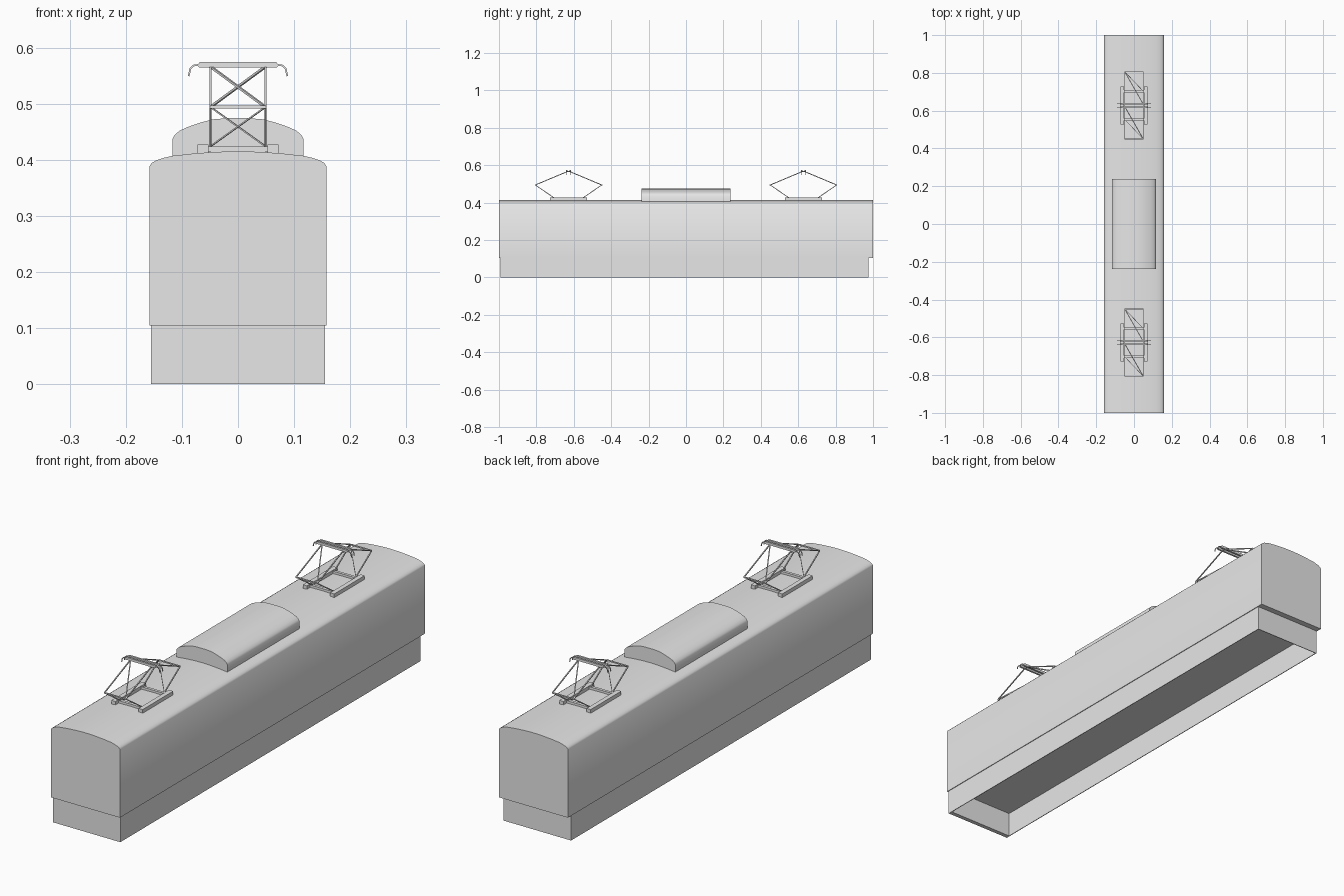
import bpy
import bmesh
from mathutils import Vector

cube = bpy.data.objects.get("Cube")
if cube:
    bpy.data.objects.remove(cube, do_unlink=True)

grey = bpy.data.materials.new("plain grey")
grey.use_nodes = True
grey.diffuse_color = (0.8, 0.8, 0.8, 1)
grey.node_tree.nodes["Principled BSDF"].inputs["Base Color"].default_value = (0.8, 0.8, 0.8, 1)


def finish(name, bm, smooth=False):
    """Turn a bmesh into a named grey object."""
    bmesh.ops.recalc_face_normals(bm, faces=bm.faces)
    mesh = bpy.data.meshes.new(name)
    bm.to_mesh(mesh)
    bm.free()
    mesh.materials.append(grey)
    obj = bpy.data.objects.new(name, mesh)
    bpy.context.collection.objects.link(obj)
    if smooth:
        bpy.ops.object.select_all(action="DESELECT")
        obj.select_set(True)
        bpy.context.view_layer.objects.active = obj
        bpy.ops.object.shade_smooth_by_angle(angle=0.6)
    return obj


def add_box(bm, low, high):
    low, high = Vector(low), Vector(high)
    verts = bmesh.ops.create_cube(bm, size=1)["verts"]
    for v in verts:
        v.co = (low + high) / 2 + v.co * (high - low)


def add_strut(bm, a, b, width):
    """Square bar between two points."""
    a, b = Vector(a), Vector(b)
    turn = (b - a).to_track_quat("Z", "Y")
    for v in bmesh.ops.create_cube(bm, size=1)["verts"]:
        size = Vector((v.co.x * width, v.co.y * width, v.co.z * (b - a).length))
        v.co = (a + b) / 2 + turn @ size


def add_extrusion(bm, half, y0, y1):
    """Extrude a half profile (x, z), mirrored in x, along y."""
    outline = half + [(-x, z) for x, z in reversed(half) if x > 0]
    face = bm.faces.new([bm.verts.new((x, y0, z)) for x, z in outline])
    new = bmesh.ops.extrude_face_region(bm, geom=[face])["geom"]
    for v in new:
        if isinstance(v, bmesh.types.BMVert):
            v.co.y = y1


# Main body with curved roof
bm = bmesh.new()
add_extrusion(bm, [(0.158, 0.105), (0.158, 0.388), (0.154, 0.394), (0.146, 0.399),
                   (0.134, 0.403), (0.117, 0.407), (0.08, 0.411), (0.04, 0.414), (0, 0.415)], -1, 1)
finish("body", bm, True)

# Hollow skirt, open underneath, with a thicker front wall
bm = bmesh.new()
for s in (-1, 1):
    xs = sorted((s * 0.155, s * 0.152))
    add_box(bm, (xs[0], -0.975, 0), (xs[1], 0.975, 0.105))
add_box(bm, (-0.155, -0.993, 0), (0.155, -0.975, 0.105))
add_box(bm, (-0.152, 0.972, 0), (0.152, 0.975, 0.105))
finish("skirt", bm)

# Rounded equipment housing on the roof
bm = bmesh.new()
add_extrusion(bm, [(0.117, 0.40), (0.117, 0.437), (0.113, 0.444), (0.104, 0.452), (0.088, 0.459),
                   (0.068, 0.466), (0.045, 0.472), (0.02, 0.474), (0, 0.474)], -0.237, 0.237)
finish("roof_housing", bm, True)

X, KNEE_Y, KNEE_Z, TOP_Z, FOOT_Z = 0.049, 0.178, 0.494, 0.566, 0.424


def current_collector(prefix, y):
    # Base frame: two side rails and two cross bars
    bm = bmesh.new()
    for s in (-1, 1):
        xs = sorted((s * 0.053, s * 0.072))
        add_box(bm, (xs[0], y - 0.1, 0.408), (xs[1], y + 0.1, 0.427))
        add_box(bm, (-0.054, y + s * 0.075 - 0.006, 0.414), (0.054, y + s * 0.075 + 0.006, 0.424))
    finish(prefix + "_collector_base", bm)

    # Folding arms with diagonal bracing
    bm = bmesh.new()
    for s in (-1, 1):
        foot, knee, top = y + s * 0.075, y + s * KNEE_Y, y + s * 0.006
        for x in (-X, X):
            add_strut(bm, (x, foot, FOOT_Z), (x, knee, KNEE_Z), 0.004)
            add_strut(bm, (x, knee, KNEE_Z), (x, top, TOP_Z), 0.004)
        add_strut(bm, (-X, knee, KNEE_Z), (X, knee, KNEE_Z), 0.005)
        add_strut(bm, (-s * X, knee, KNEE_Z), (s * X, foot, FOOT_Z), 0.0025)
        add_strut(bm, (-s * X, knee, KNEE_Z), (s * X, top, TOP_Z), 0.004)
    finish(prefix + "_collector_arms", bm)

    # Contact strips with drooping horns
    bm = bmesh.new()
    horn = [(0.07, 0.569), (0.079, 0.568), (0.085, 0.562), (0.088, 0.549)]
    for s in (-1, 1):
        yc = y + s * 0.009
        add_extrusion(bm, [(0.068, 0.564), (0.073, 0.568), (0.068, 0.574), (0, 0.574)][::1]
                      + [], yc - 0.004, yc + 0.004)
        for side in (-1, 1):
            for a, b in zip(horn, horn[1:]):
                add_strut(bm, (side * a[0], yc, a[1]), (side * b[0], yc, b[1]), 0.003)
    for x in (-X, X):
        add_strut(bm, (x, y - 0.012, TOP_Z), (x, y + 0.012, TOP_Z), 0.005)
    finish(prefix + "_collector_head", bm)


current_collector("front", -0.628)
current_collector("rear", 0.628)
